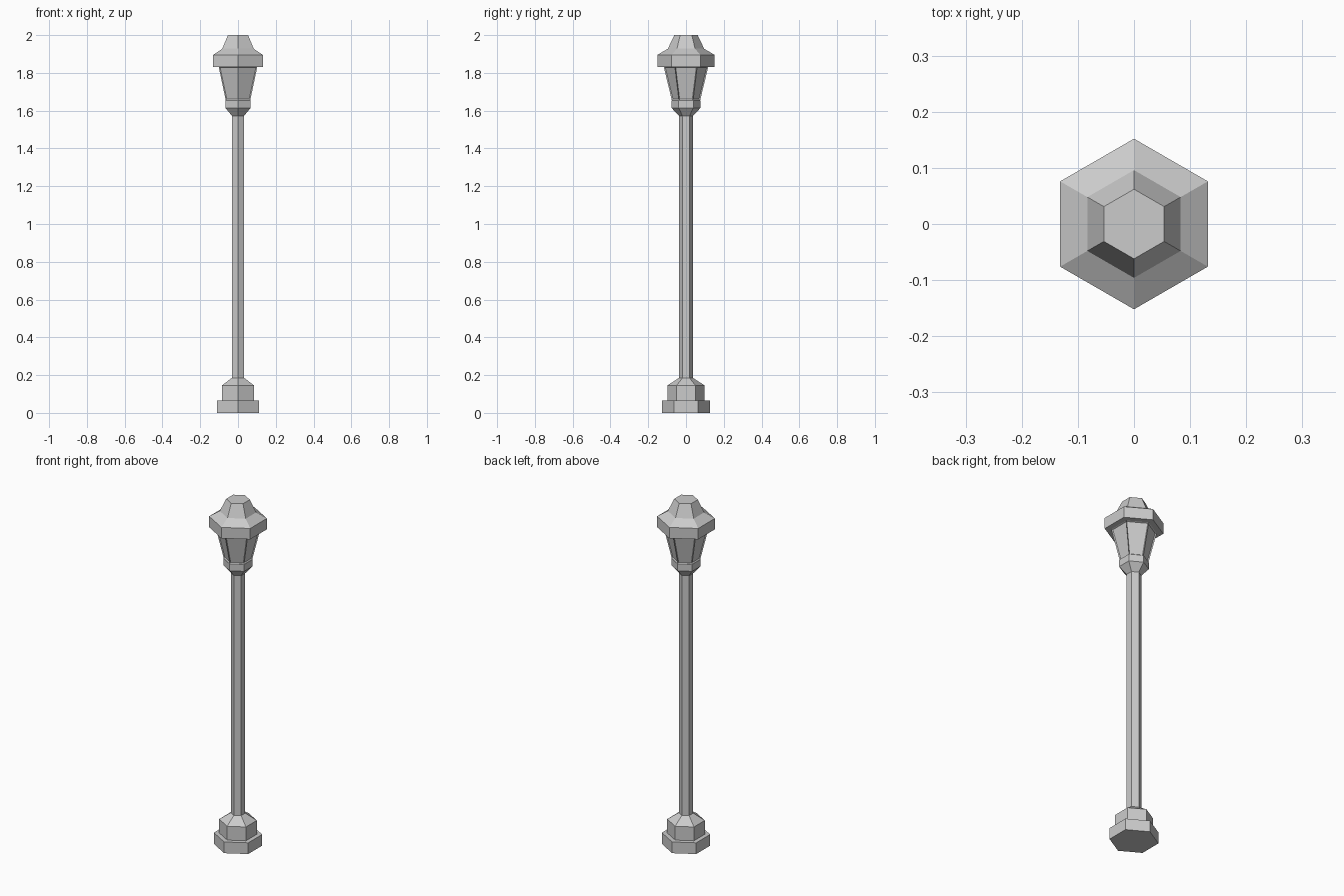
import bpy, bmesh
from math import pi, cos, sin

if "Cube" in bpy.data.objects:
    bpy.data.objects.remove(bpy.data.objects["Cube"])


def hex_part(name, profile, inset=None):
    """Six-sided solid lofted through (corner radius, height) pairs, corners on +-y."""
    bm = bmesh.new()
    rings = [[bm.verts.new((r * sin(i * pi / 3), r * cos(i * pi / 3), z)) for i in range(6)]
             for r, z in profile]
    sides = []
    for a, b in zip(rings, rings[1:]):
        for i in range(6):
            j = (i + 1) % 6
            sides.append(bm.faces.new((a[i], a[j], b[j], b[i])))
    bm.faces.new(rings[0])
    bm.faces.new(rings[-1])
    bmesh.ops.recalc_face_normals(bm, faces=bm.faces)
    if inset:
        bmesh.ops.inset_individual(bm, faces=sides, thickness=inset[0], depth=inset[1])
    mesh = bpy.data.meshes.new(name)
    bm.to_mesh(mesh)
    bm.free()
    ob = bpy.data.objects.new(name, mesh)
    bpy.context.collection.objects.link(ob)
    return ob


# Stepped foot, tapering into the pole
hex_part("base", [(0.127, 0), (0.127, 0.065), (0.099, 0.065), (0.099, 0.145), (0.038, 0.185)])

# Pole
hex_part("pole", [(0.038, 0.18), (0.038, 1.58)])

# Flared cup that carries the lantern
hex_part("lantern_cup", [(0.038, 1.573), (0.077, 1.615), (0.077, 1.655)])

# Lantern frame with recessed panes
hex_part("lantern", [(0.075, 1.655), (0.118, 1.832)], inset=(0.006, -0.006))

# Roof: deep rim, shallow slope, steep crown
hex_part("roof", [(0.152, 1.832), (0.152, 1.895), (0.096, 1.928), (0.062, 2.0)])
